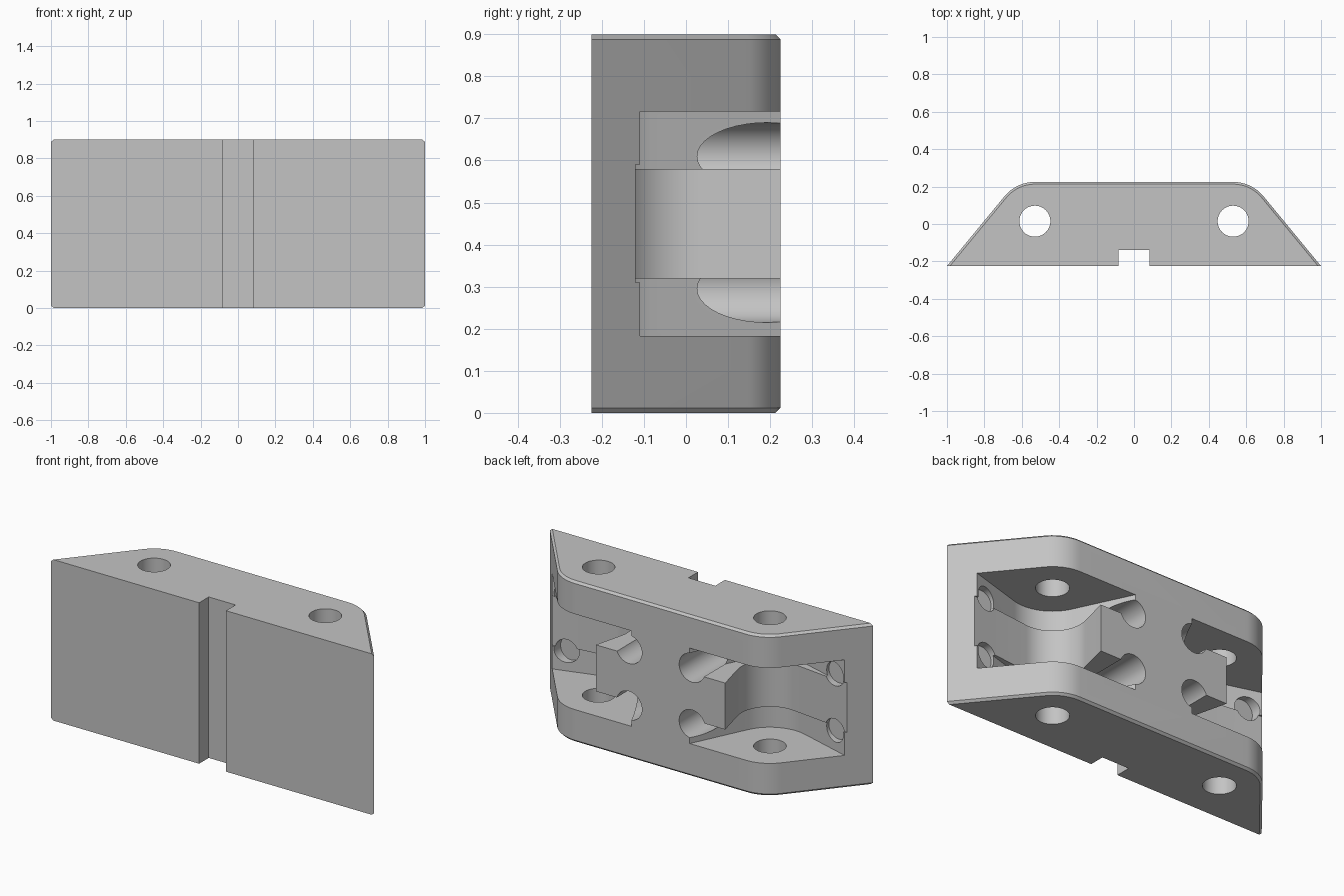
import bpy, bmesh, math
from mathutils import Vector, Matrix

if "Cube" in bpy.data.objects:
    bpy.data.objects.remove(bpy.data.objects["Cube"])

H, FRONT, BACK = 0.9, -0.225, 0.225
CORNER = Vector((0.622, BACK))      # where back and slanted side would meet
PIVOT = Vector((0.53, 0.015))       # axis of the bearing seat
SLANT = math.radians(40)

metal = bpy.data.materials.new("machined grey")
metal.use_nodes = True
GREY = (0.55, 0.55, 0.55, 1)
metal.diffuse_color = GREY
metal.node_tree.nodes["Principled BSDF"].inputs["Base Color"].default_value = GREY


def make(name, bm):
    bmesh.ops.recalc_face_normals(bm, faces=bm.faces)
    mesh = bpy.data.meshes.new(name)
    bm.to_mesh(mesh)
    bm.free()
    mesh.materials.append(metal)
    obj = bpy.data.objects.new(name, mesh)
    bpy.context.collection.objects.link(obj)
    return obj


def prism_bm(points, z0, z1):
    bm = bmesh.new()
    face = bm.faces.new([bm.verts.new((x, y, z0)) for x, y in points])
    top = bmesh.ops.extrude_face_region(bm, geom=[face])["geom"]
    verts = [v for v in top if isinstance(v, bmesh.types.BMVert)]
    bmesh.ops.translate(bm, verts=verts, vec=(0, 0, z1 - z0))
    return bm


def arc(center, r, a0, a1, n):
    angles = [a0 + (a1 - a0) * i / n for i in range(n + 1)]
    return [center + r * Vector((math.cos(a), math.sin(a))) for a in angles]


def cut(cutter):
    """Subtract a cutter from the body and delete it."""
    cutter.hide_render = True
    mod = body.modifiers.new("cut", "BOOLEAN")
    mod.operation, mod.solver, mod.object = "DIFFERENCE", "EXACT", cutter
    bpy.context.view_layer.objects.active = body
    bpy.ops.object.modifier_apply(modifier=mod.name)
    bpy.data.objects.remove(cutter)


def drill(start, end, r0, r1=None, sides=40):
    """Subtract a cylinder or cone running between two points."""
    start, end = Vector(start), Vector(end)
    axis = end - start
    bm = bmesh.new()
    bmesh.ops.create_cone(bm, cap_ends=True, segments=sides, radius1=r0,
                          radius2=r0 if r1 is None else r1, depth=axis.length)
    turn = axis.to_track_quat("Z", "Y").to_matrix().to_4x4()
    bm.transform(Matrix.Translation((start + end) / 2) @ turn)
    cut(make("drill_cutter", bm))


def pocket(a, b, r, z0, z1, side):
    """Cut a V pocket whose walls run from a and b tangent to a round apex."""
    touch, outer = [], []
    for p, sign in ((Vector(a), -1), (Vector(b), 1)):
        d = PIVOT - p
        heading = math.atan2(d.y, d.x) + sign * math.asin(r / d.length)
        line = Vector((math.cos(heading), math.sin(heading)))
        outer.append(p - 0.1 * line)
        touch.append(heading + sign * math.pi / 2)
    a0, a1 = (t % math.tau for t in touch)
    pts = [outer[0]] + arc(PIVOT, r, a0, a1, 20) + [outer[1], Vector((0.95, 0.6))]
    cut(make("pocket_cutter", prism_bm([(side * p.x, p.y) for p in pts], z0, z1)))


# Body: trapezoid with rounded back corners and chamfered rims
half = [Vector((1, FRONT))] + arc(PIVOT, 0.21, SLANT, math.pi / 2, 12)
outline = [(p.x, p.y) for p in half] + [(-p.x, p.y) for p in reversed(half)]
bm = prism_bm(outline, 0, H)
rims = [e for e in bm.edges
        if abs(e.verts[0].co.z - e.verts[1].co.z) < 0.01
        and max(v.co.y for v in e.verts) > FRONT + 0.01]
bmesh.ops.bevel(bm, geom=rims, offset=0.012, segments=1, affect="EDGES")
body = make("hinge_block", bm)

# Front centre slot
w = 0.083
cut(make("slot_cutter", prism_bm(
    [(-w, -0.4), (w, -0.4), (w, -0.14), (-w, -0.14)], -0.1, H + 0.1)))

for s in (-1, 1):
    # Screw holes and their counterbores, opening to the back
    for z in (0.295, 0.61):
        drill((s * 0.195, 0.3, z), (s * 0.195, -0.1, z), 0.08)
        drill((s * 0.83, 0.1, z), (s * 0.83, -0.17, z), 0.065)
        for x in (0.195, 0.825):
            drill((s * x, -0.3, z), (s * x, 0.0, z), 0.035, sides=24)
    # Hinge pocket: wide upper and lower parts, narrower middle band
    wide_a, wide_b = (0.18, BACK), (0.903, -0.11)
    pocket(wide_a, wide_b, 0.225, 0.58, 0.717, s)
    pocket(wide_a, wide_b, 0.225, 0.183, 0.32, s)
    pocket((0.4, BACK), (0.911, -0.12), 0.177, 0.31, 0.59, s)
    # Bearing seats and pin holes, above and below
    px, py = s * PIVOT.x, PIVOT.y
    drill((px, py, -0.1), (px, py, H + 0.1), 0.083)
    for z, d in ((0, 1), (H, -1)):
        drill((px, py, z - d * 0.1), (px, py, z + d * 0.125), 0.133, sides=56)
        drill((px, py, z - d * 0.012), (px, py, z + d * 0.012), 0.157, 0.133, 56)
        # Small dowel holes with countersunk mouths
        for y in (0.11, -0.075):
            drill((s * 0.21, y, z - d * 0.1), (s * 0.21, y, z + d * 0.23), 0.023, sides=20)
            drill((s * 0.21, y, z - d * 0.012), (s * 0.21, y, z + d * 0.012), 0.045, 0.023, 20)

# Smooth curved walls, sharp machined edges
bpy.ops.object.select_all(action="DESELECT")
body.select_set(True)
bpy.context.view_layer.objects.active = body
bpy.ops.object.shade_smooth_by_angle(angle=math.radians(25))
